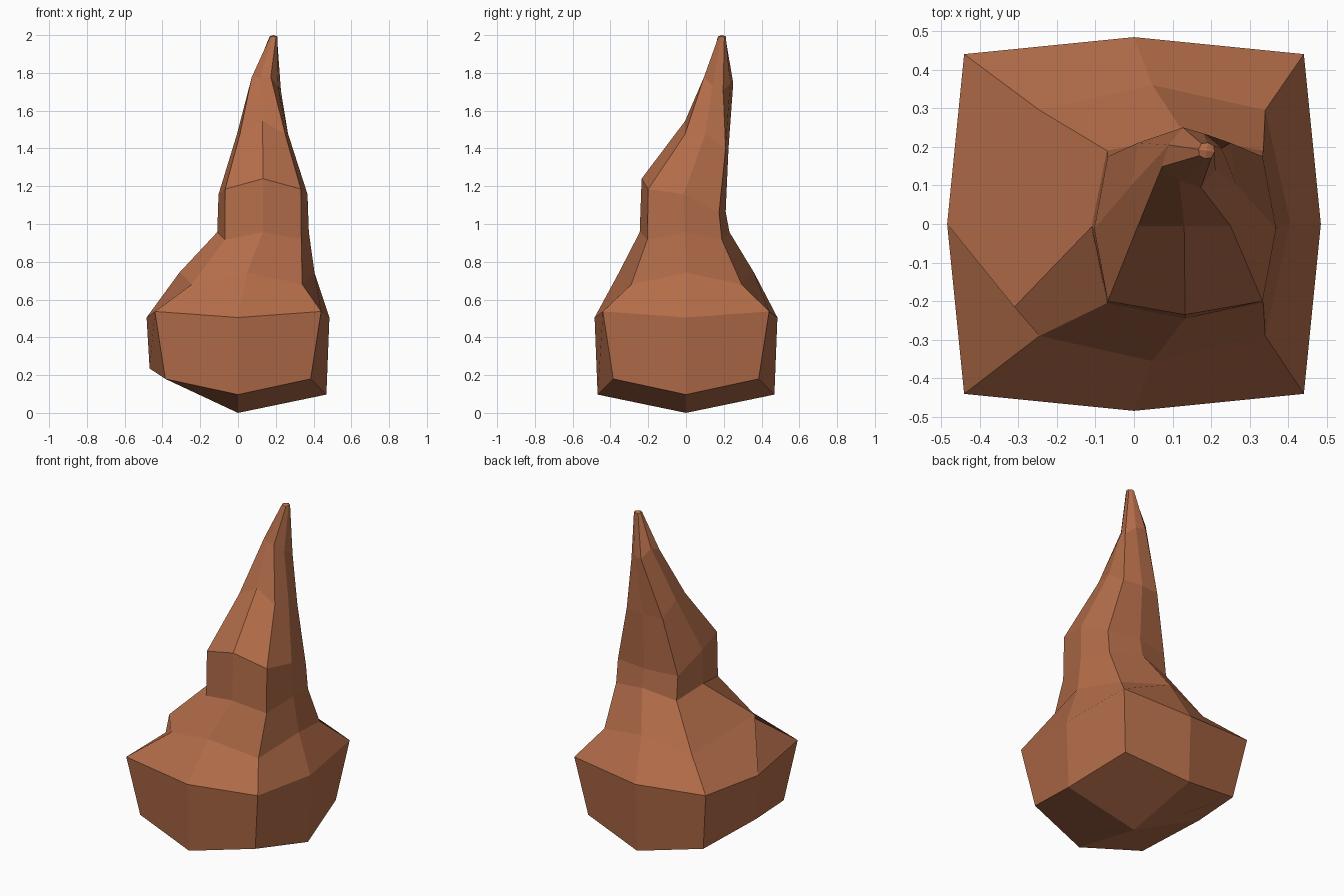
import bpy
import bmesh
from math import radians
from mathutils import Matrix, Vector

default_cube = bpy.data.objects.get("Cube")
if default_cube:
    bpy.data.objects.remove(default_cube, do_unlink=True)


def make_material(name, colour):
    material = bpy.data.materials.new(name)
    material.use_nodes = True
    material.diffuse_color = colour
    material.node_tree.nodes["Principled BSDF"].inputs["Base Color"].default_value = colour
    return material


def eight_sided_ring(x_range, y_range, z_front, z_back, bulge, lift, twist=0.0):
    """Squarish ring: four corners and four pushed-out side middles."""
    (left, right), (front, back) = x_range, y_range
    corners = [Vector((left, front, z_front)), Vector((right, front, z_front)),
               Vector((right, back, z_back)), Vector((left, back, z_back))]
    outward = [Vector((0, -1, 0)), Vector((1, 0, 0)), Vector((0, 1, 0)), Vector((-1, 0, 0))]
    points = []
    for side, direction in enumerate(outward):
        start, end = corners[side], corners[(side + 1) % 4]
        middle = (start + end) / 2 + direction * bulge + Vector((0, 0, lift))
        points += [start, middle]
    centre = sum(corners, Vector()) / 4
    turn = Matrix.Rotation(radians(twist), 3, "Z")
    return [centre + turn @ (point - centre) for point in points]


def square_ring(half, z, bulge, lift):
    return eight_sided_ring((-half, half), (-half, half), z, z, bulge, lift)


# Ring order: front-left, front, front-right, right, back-right, back, back-left, left
FRONT, RIGHT, BACK_RIGHT, BACK, LEFT = 1, 3, 4, 5, 7

# Chunky base
foot = square_ring(0.385, 0.18, 0.083, -0.083)
foot[LEFT].z = 0.235
rim = square_ring(0.44, 0.537, 0.044, -0.032)

# Sloping shoulder with a slanted left side
shoulder = eight_sided_ring((-0.245, 0.34), (-0.29, 0.295), 0.68, 0.68, 0.065, 0.063)
shoulder[LEFT].y = -0.215

# Neck and leaning spire
neck = eight_sided_ring((-0.07, 0.335), (-0.205, 0.19), 0.917, 0.917, 0.04, 0.04)
bend = eight_sided_ring((-0.068, 0.333), (-0.2, 0.175), 1.185, 1.06, 0.035, 0.035)
bend[FRONT].z += 0.02
bend[BACK].z -= 0.03
spire = eight_sided_ring((0.01, 0.25), (-0.005, 0.21), 1.475, 1.4, 0.015, 0.04)
spire[FRONT] += Vector((0, 0.015, 0.03))
spire[BACK].z -= 0.04
peak = eight_sided_ring((0.093, 0.207), (0.115, 0.23), 1.777, 1.745, 0.012, 0, twist=-28)
peak[BACK_RIGHT].z -= 0.04
peak[RIGHT].z -= 0.03
peak[LEFT].z += 0.04
tip = eight_sided_ring((0.172, 0.204), (0.174, 0.206), 1.99, 1.99, 0.005, 0.003, twist=-10)

# Join the rings into one faceted body
bm = bmesh.new()
rings = [[bm.verts.new(point) for point in ring]
         for ring in (foot, rim, shoulder, neck, bend, spire, peak, tip)]
for lower, upper in zip(rings, rings[1:]):
    for i in range(8):
        j = (i + 1) % 8
        bm.faces.new((lower[i], lower[j], upper[j], upper[i]))

# Pointed underside and small cap
for ring, centre in ((rings[0], (0, 0, 0)), (rings[-1], (0.188, 0.19, 2))):
    middle = bm.verts.new(centre)
    for i in range(0, 8, 2):
        bm.faces.new((middle, ring[i + 1], ring[i], ring[i - 1]))
bmesh.ops.recalc_face_normals(bm, faces=bm.faces)

mesh = bpy.data.meshes.new("rock_spire")
bm.to_mesh(mesh)
bm.free()
mesh.materials.append(make_material("terracotta_brown", (0.45, 0.152, 0.067, 1)))
body = bpy.data.objects.new("rock_spire", mesh)
bpy.context.collection.objects.link(body)
